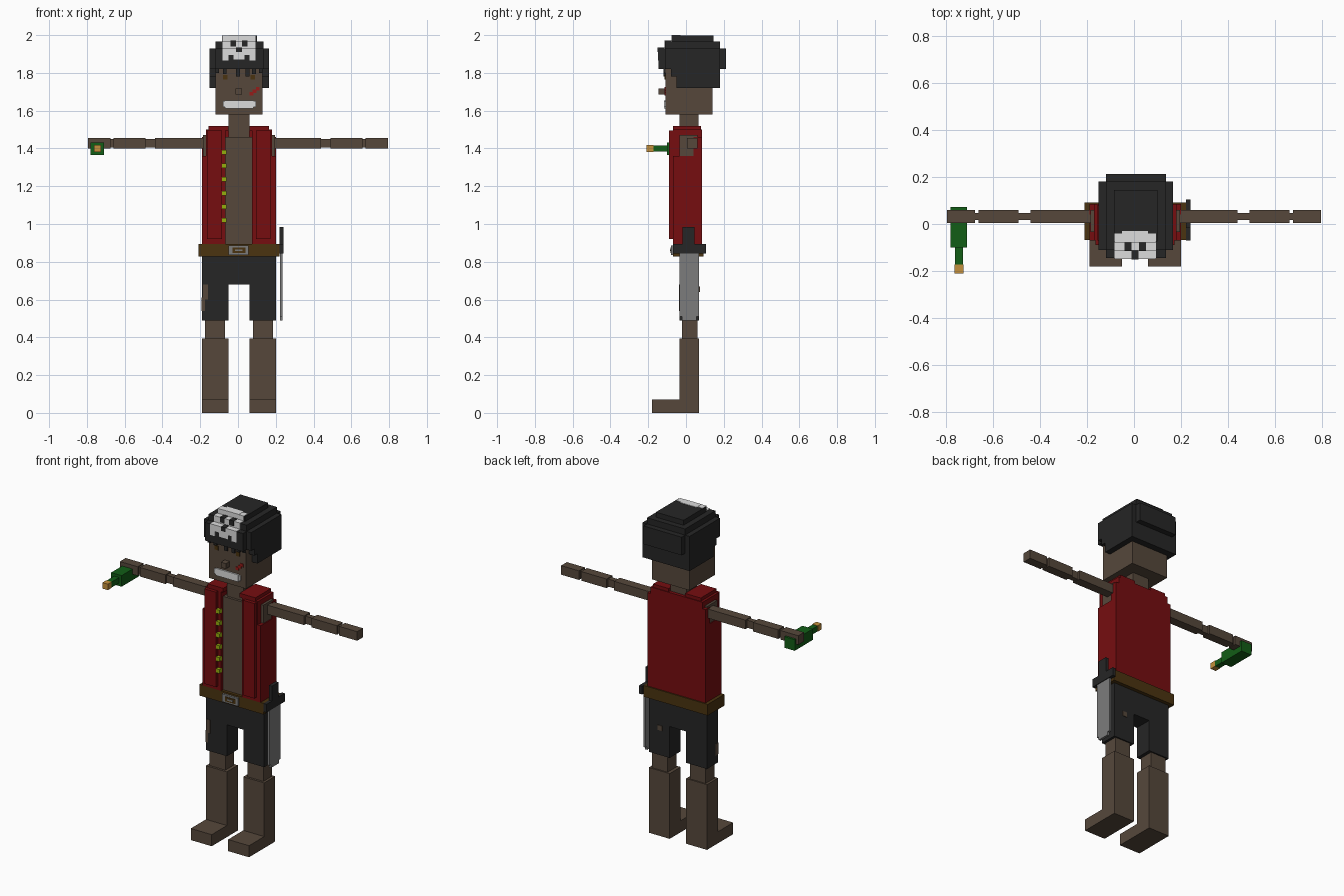
import bpy
import bmesh
from mathutils import Matrix, Vector

if "Cube" in bpy.data.objects:
    bpy.data.objects.remove(bpy.data.objects["Cube"], do_unlink=True)


def material(name, r, g, b):
    mat = bpy.data.materials.new(name)
    mat.use_nodes = True
    mat.diffuse_color = (r, g, b, 1)
    mat.node_tree.nodes["Principled BSDF"].inputs["Base Color"].default_value = (r, g, b, 1)
    return mat


skin = material("skin brown", .093, .064, .044)
red = material("vest red", .18, .004, .005)
black = material("cloth black", .019, .019, .019)
white = material("bone white", .72, .72, .72)
leather = material("belt leather", .069, .033, .005)
steel = material("steel grey", .2, .2, .2)
green = material("bottle green", .006, .11, .008)
cork = material("cork orange", .55, .28, .045)
brass = material("button yellow", .3, .42, .004)
wound = material("scar red", .3, .012, .01)


def box(name, mat, x, y, z):
    """Box between pairs of limits, given in hundredths of a unit."""
    low, high = (Vector(p) / 100 for p in zip(x, y, z))
    bm = bmesh.new()
    place = Matrix.Translation((low + high) / 2) @ Matrix.Diagonal((*(high - low), 1))
    bmesh.ops.create_cube(bm, size=1, matrix=place)
    mesh = bpy.data.meshes.new(name)
    bm.to_mesh(mesh)
    bm.free()
    mesh.materials.append(mat)
    obj = bpy.data.objects.new(name, mesh)
    bpy.context.collection.objects.link(obj)
    return obj


def pair(name, mat, x, y, z, middle=0.5):
    """The same box on both sides of the middle plane."""
    near, far = x
    box("left_" + name, mat, (middle + near, middle + far), y, z)
    box("right_" + name, mat, (middle - far, middle - near), y, z)


# Legs and feet
pair("foot", skin, (5.5, 19.5), (-18, 7), (0, 7))
pair("shin", skin, (5.5, 19.5), (-3.5, 7), (7, 39.5))
pair("knee", skin, (7.5, 18), (-2.2, 6.2), (39, 50))

# Shorts with torn patches
pair("shorts_leg", black, (5.5, 19.5), (-3.5, 7), (49, 69))
box("shorts_seat", black, (-19, 20), (-3.5, 7), (68, 83))
box("front_tear", skin, (-18.5, -16), (-3.8, -3), (60, 68))
box("front_tear_low", skin, (-19.2, -17.5), (-3.8, -1), (54, 61))
box("back_tear", skin, (11, 14), (6.5, 7.3), (64, 67))

# Belt and buckle
box("belt", leather, (-21, 22), (-6.8, 9.2), (82.7, 89.5))
box("buckle", steel, (-5, 5.5), (-8, -6.5), (83.7, 88.5))
box("buckle_hole", leather, (-3, 4), (-8.3, -7.5), (84.7, 87.5))
box("buckle_pin", steel, (-1.5, 2.5), (-8.6, -8), (85.6, 86.6))

# Torso and neck
box("torso", skin, (-7, 8), (-5, 5), (89, 146))
box("neck", skin, (-5, 6), (-3.5, 6.5), (145, 159))

# Vest: back, open sides, raised front panels and stepped shoulders
box("vest_back", red, (-19, 20), (4, 8.5), (89.5, 146))
box("vest_upper_back", red, (-17, 18), (4, 8.5), (146, 150))
pair("vest_side", red, (7, 19.5), (-7, 8.5), (89.5, 136))
pair("vest_chest", red, (7, 17.5), (-7, 8.5), (135, 150))
pair("vest_panel", red, (9, 16.8), (-9, -6.5), (92, 149.5))
pair("vest_shoulder", red, (5.5, 16), (-7, 8), (149.5, 152))
pair("armhole", skin, (16, 19), (-3.5, 6), (136, 147))

# Buttons down the right edge of the opening
for i in range(6):
    height = 102 + 7.2 * i
    box("button_%d" % i, brass, (-8.4, -6.2), (-9, -6.5), (height - 1.2, height + 1.2))

# Arms in three segments with thinner joints
for part, reach in (("upper_arm", (18, 44)), ("forearm", (49, 66)), ("hand", (67.5, 79.5))):
    pair(part, skin, reach, (.5, 6), (140, 145.5), 0)
pair("elbow", skin, (43, 50), (1.6, 4.6), (140.4, 145), 0)
pair("wrist", skin, (65, 68), (1.6, 4.6), (140.4, 145), 0)

# Bottle held in the right hand
box("bottle", green, (-78, -71), (-10, 7.3), (136.5, 143.2))
box("bottle_neck", green, (-76, -72.7), (-17.5, -9), (138.3, 141.6))
box("bottle_cork", cork, (-76.2, -72.5), (-21, -17.3), (138.2, 141.8))

# Sword hanging at the left hip
box("blade", steel, (22.2, 23.6), (-3.5, 7), (51, 85))
box("blade_tip", steel, (22.2, 23.6), (-2, 5.5), (49, 51))
box("sword_guard", black, (22, 24), (-7, 10.5), (84.5, 89.5))
box("sword_grip", black, (22, 24), (-1.8, 4.5), (89, 98.5))

# Head and face
box("head", skin, (-12, 13), (-10.8, 14), (158, 184))
box("nose", skin, (-1.4, 2), (-14.5, -10), (168.5, 171.7))
box("teeth", white, (-8, 9.5), (-11.6, -10.7), (162, 165))
box("teeth_middle", white, (-6.8, 8.3), (-11.7, -10.7), (161.2, 165.5))
pair("eye", leather, (6, 8.5), (-11.3, -10.6), (176.5, 179))
for i in range(3):
    box("scar_%d" % i, wound, (6.2 + 1.6 * i, 8.2 + 1.6 * i), (-11.3, -10.6),
        (168 + 1.4 * i, 169.8 + 1.4 * i))

# Head scarf: stepped wrap, front and back band, stepped crown
box("scarf_side_low", black, (-15, 16.5), (-5, 18), (172, 179))
box("scarf_side_mid", black, (-15, 16.5), (-8, 18), (178, 183))
box("scarf_wrap", black, (-15, 16.5), (-11, 18), (182, 193))
box("scarf_band", black, (-12, 13.5), (-14.5, 21.3), (182, 193))
box("scarf_crown", black, (-12, 13.5), (-11, 18), (192, 196.7))
box("scarf_top", black, (-8.5, 10), (-7.5, 14.5), (196, 199.7))
for i, (left, drop) in enumerate(((-12, 180), (-8, 179.5), (-1, 178), (4, 178), (7.5, 179.5), (11, 180))):
    box("scarf_fringe_%d" % i, black, (left, left + 2), (-12, -10.5), (drop, 182.5))

# Skull emblem stepping down the scarf front
box("skull_crown", white, (-5, 6), (-7.8, -3), (197, 200))
pair("skull_crown_side", white, (5, 8.8), (-7.8, -4), (196.5, 199.9))
box("skull_brow", white, (-8.3, 9.3), (-11.3, -7.4), (193, 197))
box("skull_cheeks", white, (-8.3, 9.3), (-14.8, -10.9), (189.5, 193.3))
pair("skull_side_tooth", white, (5.5, 8.8), (-14.8, -14), (186.5, 190))
box("skull_middle_tooth", white, (-2.5, 3.5), (-14.8, -14), (187, 190))
pair("skull_eye", black, (1.6, 4.6), (-11.5, -7.6), (194, 197.2))
box("skull_nose", black, (-1, 2), (-15, -11.2), (191, 193.5))
